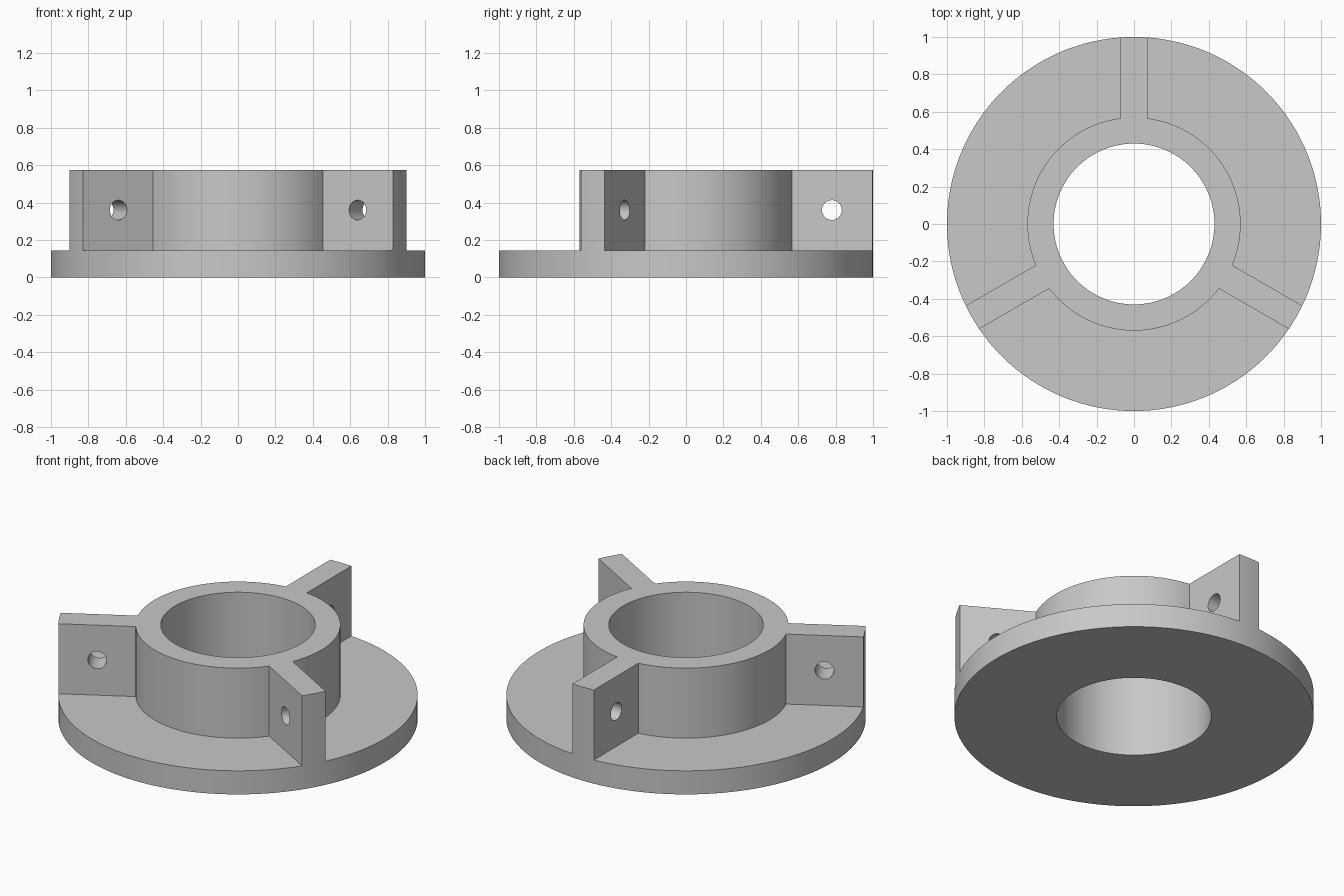
import bpy, bmesh, math
from mathutils import Vector, Matrix

if "Cube" in bpy.data.objects:
    bpy.data.objects.remove(bpy.data.objects["Cube"])

RIM, COLLAR, BORE = 1.0, 0.57, 0.43
BASE_Z, TOP_Z = 0.145, 0.575
HALF_RIB = 0.072
HOLE_R, HOLE_DIST, HOLE_Z = 0.053, 0.78, 0.36
SECTOR = math.tau / 3

grey = bpy.data.materials.new("plain grey")
grey.use_nodes = True
colour = (0.58, 0.58, 0.58, 1)
grey.diffuse_color = colour
grey.node_tree.nodes["Principled BSDF"].inputs["Base Color"].default_value = colour

bm = bmesh.new()


def spread(a, b, n):
    return [a + (b - a) * i / n for i in range(n + 1)]


def arc(radius, angles, z):
    return [Vector((radius * math.cos(a), radius * math.sin(a), z)) for a in angles]


def face(points):
    bm.faces.new([bm.verts.new(p) for p in points])


def strip(low, high):
    for i in range(len(low) - 1):
        face([low[i], low[i + 1], high[i + 1], high[i]])


# Flange, collar and one rib in each third of the circle
rim_a = math.asin(HALF_RIB / RIM)
col_a = math.asin(HALF_RIB / COLLAR)
for k in range(3):
    mid = math.pi / 2 + k * SECTOR
    tip = spread(mid - rim_a, mid + rim_a, 4)
    gap = spread(mid + rim_a, mid + SECTOR - rim_a, 40)
    col = spread(mid + col_a, mid + SECTOR - col_a, 36)
    full = tip + gap[1:]

    # Rim, underside and bore wall
    strip(arc(RIM, full, 0), arc(RIM, full, BASE_Z))
    strip(arc(BORE, full, 0), arc(RIM, full, 0))
    strip(arc(BORE, full, TOP_Z), arc(BORE, full, 0))
    # Flange floor, collar wall and rib tip
    face(arc(RIM, gap, BASE_Z) + arc(COLLAR, col[::-1], BASE_Z))
    strip(arc(COLLAR, col, BASE_Z), arc(COLLAR, col, TOP_Z))
    strip(arc(RIM, tip, BASE_Z), arc(RIM, tip, TOP_Z))
    # Rib sides
    for s in (-1, 1):
        ends = [(COLLAR, mid + s * col_a), (RIM, mid + s * rim_a)]
        low, high = ([arc(r, [a], z)[0] for r, a in ends] for z in (BASE_Z, TOP_Z))
        strip(low, high)
    # Shared top of collar and rib
    face(arc(COLLAR, [mid - col_a], TOP_Z) + arc(RIM, tip, TOP_Z)
         + arc(COLLAR, col, TOP_Z) + arc(BORE, full[::-1], TOP_Z))

bmesh.ops.remove_doubles(bm, verts=bm.verts, dist=0.0001)
bmesh.ops.recalc_face_normals(bm, faces=bm.faces)
mesh = bpy.data.meshes.new("ribbed_flange")
bm.to_mesh(mesh)
bm.free()
mesh.materials.append(grey)
flange = bpy.data.objects.new("ribbed_flange", mesh)
bpy.context.collection.objects.link(flange)

# Cross holes through the ribs
cut = bmesh.new()
for k in range(3):
    turn = Matrix.Rotation(k * SECTOR, 4, 'Z')
    place = Matrix.Translation((0, HOLE_DIST, HOLE_Z)) @ Matrix.Rotation(math.pi / 2, 4, 'Y')
    bmesh.ops.create_cone(cut, cap_ends=True, segments=32, radius1=HOLE_R,
                          radius2=HOLE_R, depth=0.3, matrix=turn @ place)
cut_mesh = bpy.data.meshes.new("hole_cutter")
cut.to_mesh(cut_mesh)
cut.free()
cut_mesh.materials.append(grey)
cutter = bpy.data.objects.new("hole_cutter", cut_mesh)
cutter.hide_render = True
bpy.context.collection.objects.link(cutter)

for ob in bpy.context.selected_objects:
    ob.select_set(False)
flange.select_set(True)
bpy.context.view_layer.objects.active = flange
mod = flange.modifiers.new("rib_holes", 'BOOLEAN')
mod.operation = 'DIFFERENCE'
mod.solver = 'EXACT'
mod.object = cutter
bpy.ops.object.modifier_apply(modifier=mod.name)
bpy.data.objects.remove(cutter)
bpy.ops.object.shade_smooth_by_angle(angle=math.radians(30))
